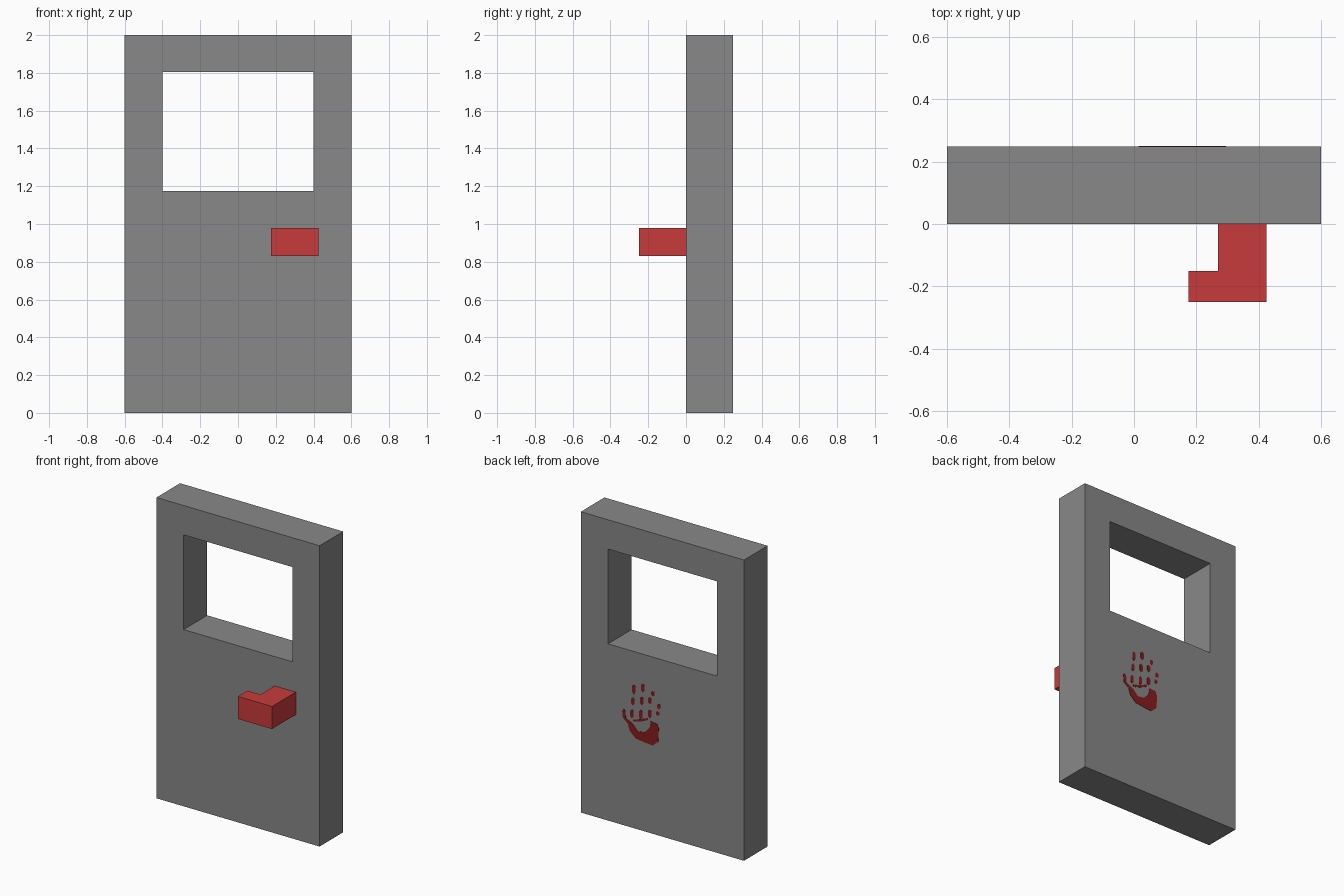
import bpy
import bmesh
from mathutils import Vector

if "Cube" in bpy.data.objects:
    bpy.data.objects.remove(bpy.data.objects["Cube"], do_unlink=True)


def material(name, rgb):
    mat = bpy.data.materials.new(name)
    mat.use_nodes = True
    mat.diffuse_color = (*rgb, 1)
    mat.node_tree.nodes["Principled BSDF"].inputs["Base Color"].default_value = (*rgb, 1)
    return mat


def prism(name, outlines, to_world, depth, mat):
    """Extrude flat outlines, placed by to_world(a, b), along the depth vector."""
    bm = bmesh.new()
    for outline in outlines:
        bm.faces.new([bm.verts.new(to_world(a, b)) for a, b in outline])
    bmesh.ops.remove_doubles(bm, verts=bm.verts, dist=0.0005)
    result = bmesh.ops.extrude_face_region(bm, geom=bm.faces[:], use_keep_orig=True)
    moved = [g for g in result["geom"] if isinstance(g, bmesh.types.BMVert)]
    bmesh.ops.translate(bm, verts=moved, vec=Vector(depth))
    bmesh.ops.recalc_face_normals(bm, faces=bm.faces)
    mesh = bpy.data.meshes.new(name)
    bm.to_mesh(mesh)
    bm.free()
    mesh.materials.append(mat)
    obj = bpy.data.objects.new(name, mesh)
    bpy.context.collection.objects.link(obj)
    return obj


def rect(x0, x1, z0, z1):
    return [(x0, z0), (x1, z0), (x1, z1), (x0, z1)]


def dash(x, z0, z1, w=0.012):
    """Pointed finger mark."""
    t = (z1 - z0) * 0.2
    return [(x, z0), (x + w, z0 + t), (x + w, z1 - t),
            (x, z1), (x - w, z1 - t), (x - w, z0 + t)]


grey = material("door grey", (0.246, 0.246, 0.246))
red = material("handle red", (0.578, 0.043, 0.043))
dark_red = material("dark red paint", (0.235, 0.012, 0.012))

# Door slab: grid of cells around the window opening
xs = [-0.6, -0.4, 0.4, 0.6]
zs = [0, 1.175, 1.805, 2]
cells = [rect(xs[i], xs[i + 1], zs[j], zs[j + 1])
         for i in range(3) for j in range(3) if (i, j) != (1, 1)]
prism("door", cells, lambda x, z: (x, 0, z), (0, 0.248, 0), grey)

# L-shaped handle on the front
handle = [(0.425, 0), (0.27, 0), (0.27, -0.15), (0.175, -0.15), (0.175, -0.25), (0.425, -0.25)]
prism("handle", [handle], lambda x, y: (x, y, 0.83), (0, 0, 0.15), red)

# Handprint on the back: finger marks, then palm with the outer finger
marks = [(0.21, 0.891, 0.957), (0.217, 0.815, 0.869), (0.224, 0.727, 0.787),
         (0.143, 0.921, 0.981), (0.151, 0.833, 0.893), (0.158, 0.737, 0.804),
         (0.07, 0.915, 0.95), (0.092, 0.857, 0.905), (0.092, 0.762, 0.822),
         (0.026, 0.84, 0.876), (0.033, 0.795, 0.826)]
palm = [(0.295, 0.76), (0.283, 0.777), (0.272, 0.76), (0.268, 0.715), (0.239, 0.703),
        (0.21, 0.685), (0.18, 0.652), (0.129, 0.66), (0.092, 0.702), (0.085, 0.745),
        (0.06, 0.74), (0.04, 0.742), (0.026, 0.713), (0.03, 0.624), (0.07, 0.588),
        (0.129, 0.592), (0.195, 0.601), (0.239, 0.64), (0.254, 0.685), (0.29, 0.715)]
crease = [(0.215, 0.722), (0.215, 0.708), (0.16, 0.722), (0.105, 0.748), (0.105, 0.762), (0.16, 0.738)]
prism("handprint", [dash(*m) for m in marks] + [palm, crease],
      lambda x, z: (x, 0.248, z), (0, 0.002, 0), dark_red)
